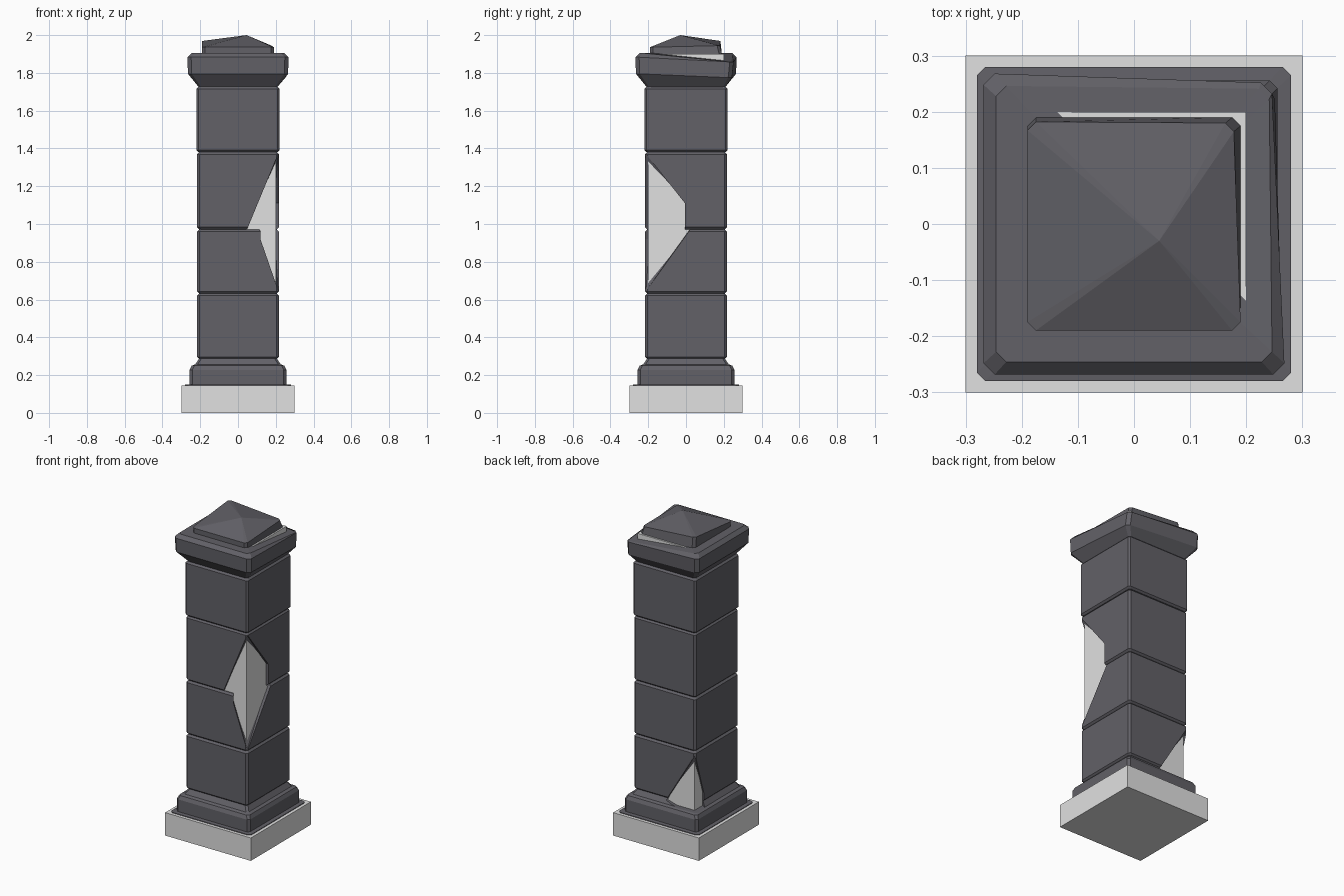
import bpy, bmesh
from mathutils import Vector

if "Cube" in bpy.data.objects:
    bpy.data.objects.remove(bpy.data.objects["Cube"])


def material(name, rgb):
    m = bpy.data.materials.new(name)
    m.diffuse_color = (*rgb, 1)
    m.use_nodes = True
    m.node_tree.nodes["Principled BSDF"].inputs["Base Color"].default_value = m.diffuse_color
    return m


DARK = material("dark_stone", (0.122, 0.119, 0.136))
LIGHT = material("pale_core", (0.75, 0.75, 0.75))


def make_object(name, bm, mat):
    bmesh.ops.recalc_face_normals(bm, faces=bm.faces)
    me = bpy.data.meshes.new(name)
    bm.to_mesh(me)
    bm.free()
    me.materials.append(mat)
    ob = bpy.data.objects.new(name, me)
    bpy.context.collection.objects.link(ob)
    return ob


def loft(name, rings, mat, apex=None, tweak=None):
    """Stack chamfered squares (half width, chamfer, z), closed by a fan to apex."""
    bm = bmesh.new()
    rows = []
    for i, (h, c, z) in enumerate(rings):
        k = h - c
        row = []
        for x, y in ((k, -h), (h, -k), (h, k), (k, h),
                     (-k, h), (-h, k), (-h, -k), (-k, -h)):
            p = Vector((x, y, z))
            if tweak:
                p = tweak(i, p)
            row.append(bm.verts.new(p))
        rows.append(row)
    for a, b in zip(rows, rows[1:]):
        for j in range(8):
            n = (j + 1) % 8
            bm.faces.new((a[j], a[n], b[n], b[j]))
    bm.faces.new(rows[0][::-1])
    if apex:
        top = bm.verts.new(apex)
        for j in range(8):
            bm.faces.new((rows[-1][j], rows[-1][(j + 1) % 8], top))
    else:
        bm.faces.new(rows[-1])
    return make_object(name, bm, mat)


def box(name, half, z0, z1, mat):
    bm = bmesh.new()
    bmesh.ops.create_cube(bm, size=1)
    for v in bm.verts:
        v.co = (v.co.x * 2 * half, v.co.y * 2 * half, z0 + (v.co.z + 0.5) * (z1 - z0))
    return make_object(name, bm, mat)


def chip(ob, edge_end, points):
    """Break a piece off: subtract a convex hull reaching into the pale core."""
    bm = bmesh.new()
    bm.verts.new(edge_end)
    bm.verts.new((edge_end[0] * 1.3, edge_end[1] * 1.3, edge_end[2]))
    for x, y, z in points:
        for s in (0.96, 1.3):
            bm.verts.new((x * s, y * s, z))
    res = bmesh.ops.convex_hull(bm, input=bm.verts)
    loose = [v for v in bm.verts if not v.link_faces]
    bmesh.ops.delete(bm, geom=loose, context='VERTS')
    cutter = make_object("chip_cutter", bm, DARK)
    cutter.hide_render = True
    mod = ob.modifiers.new("chip", 'BOOLEAN')
    mod.operation = 'DIFFERENCE'
    mod.solver = 'EXACT'
    mod.object = cutter
    dg = bpy.context.evaluated_depsgraph_get()
    me = bpy.data.meshes.new_from_object(ob.evaluated_get(dg))
    ob.modifiers.clear()
    ob.data = me
    bpy.data.objects.remove(cutter)


# plinth and inner core
box("plinth", 0.3, 0, 0.145, LIGHT)
box("inner_core", 0.2, 0.1, 1.9, LIGHT)

# moulded base
base = loft("base_moulding", [
    (0.28, 0.015, 0.05), (0.28, 0.015, 0.149), (0.256, 0.014, 0.151),
    (0.256, 0.014, 0.228), (0.245, 0.014, 0.25), (0.226, 0.012, 0.257),
    (0.206, 0.012, 0.287)], DARK)

# stacked shaft blocks with small bevels forming the grooves
blocks = []
levels = [0.286, 0.632, 0.972, 1.38, 1.727]
for i, (z0, z1) in enumerate(zip(levels, levels[1:])):
    h = 0.22 if i == 3 else 0.216
    b = 0.011
    blocks.append(loft("shaft_block_%d" % (i + 1), [
        (h - b, b, z0), (h, b, z0 + b), (h, b, z1 - b), (h - b, b, z1)], DARK))

# chips: front right edge at mid height, back left edge at the foot
chip(blocks[2], (0.212, -0.212, 1.37), [
    (0.2, -0.2, 1.15), (0.04, -0.2, 0.96), (0.2, -0.005, 1.11),
    (0.2, -0.005, 0.96), (0.2, -0.2, 0.96)])
chip(blocks[1], (0.212, -0.212, 0.645), [
    (0.2, -0.2, 0.85), (0.11, -0.2, 0.92), (0.11, -0.2, 0.985),
    (0.2, -0.06, 0.945), (0.2, 0.03, 0.985), (0.2, -0.2, 0.985)])
foot = [(-0.2, 0.2, 0.38), (-0.01, 0.2, 0.275), (-0.2, 0.12, 0.34),
        (-0.2, 0.12, 0.255), (-0.08, 0.2, 0.255), (-0.2, 0.2, 0.255)]
chip(blocks[0], (-0.212, 0.212, 0.61), foot)
chip(base, (-0.21, 0.21, 0.5), foot)


# cap with a sunken back right corner
def sink_corner(i, p):
    if p.x > 0 and p.y > 0 and i > 0:
        dx, dy, dz = ((0, 0, 0), (-0.014, -0.022, -0.02),
                      (-0.022, -0.016, -0.025), (-0.005, -0.005, -0.046))[i]
        p += Vector((dx, dy, dz))
    return p


loft("cap", [(0.208, 0.012, 1.725), (0.265, 0.02, 1.795),
             (0.268, 0.02, 1.883), (0.246, 0.018, 1.905)],
     DARK, apex=(0, 0, 1.905), tweak=sink_corner)


# lopsided pyramid finial, raised at the back left
def lift_back(i, p):
    if i == 1 and p.y > 0:
        p += Vector((0, -0.008, 0.033)) if p.x < 0 else Vector((-0.012, -0.01, 0.008))
    return p


loft("pyramid_top", [(0.19, 0.015, 1.9), (0.19, 0.015, 1.936)],
     DARK, apex=(0.045, -0.03, 2.0), tweak=lift_back)
